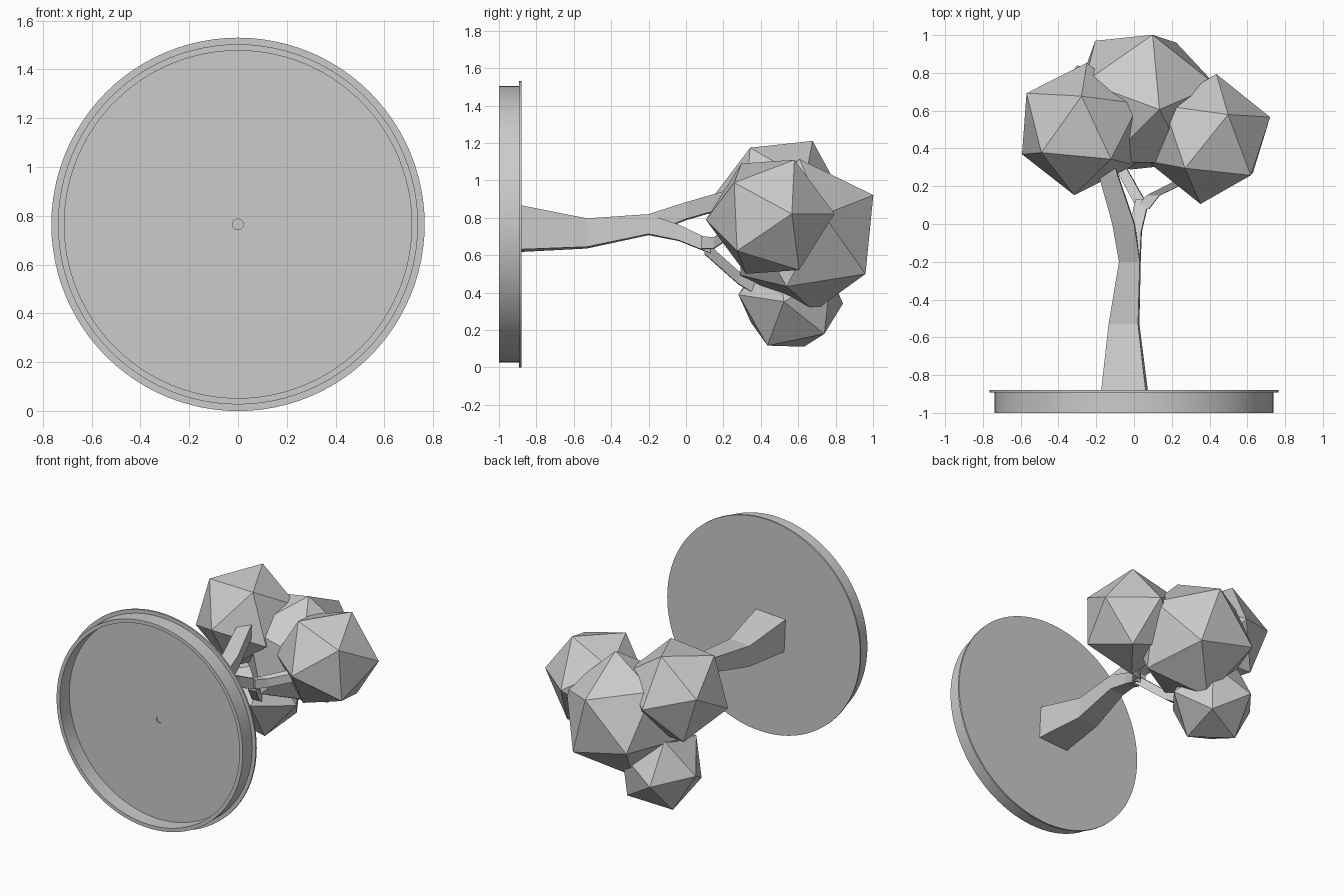
import bpy, bmesh, math
from mathutils import Vector, Matrix

if "Cube" in bpy.data.objects:
    bpy.data.objects.remove(bpy.data.objects["Cube"], do_unlink=True)

grey = bpy.data.materials.new("plain grey")
grey.use_nodes = True
grey.diffuse_color = (0.6, 0.6, 0.6, 1)
grey.node_tree.nodes["Principled BSDF"].inputs["Base Color"].default_value = (0.6, 0.6, 0.6, 1)


def finish(name, bm):
    """Turn a bmesh into a named object with outward normals."""
    bmesh.ops.recalc_face_normals(bm, faces=bm.faces[:])
    mesh = bpy.data.meshes.new(name)
    bm.to_mesh(mesh)
    bm.free()
    mesh.materials.append(grey)
    obj = bpy.data.objects.new(name, mesh)
    bpy.context.collection.objects.link(obj)
    return obj


def frame(a, b):
    """Orthonormal axes with the first along a and the second towards b."""
    x = Vector(a).normalized()
    y = (Vector(b) - x * x.dot(Vector(b))).normalized()
    return Matrix((x, y, x.cross(y))).transposed()


def foliage(name, centre, radius, corner, neighbour):
    """Icosahedron turned so two adjacent corners point in given directions."""
    bm = bmesh.new()
    bmesh.ops.create_icosphere(bm, subdivisions=1, radius=radius)
    bm.verts.ensure_lookup_table()
    first = bm.verts[0]
    second = first.link_edges[0].other_vert(first)
    turn = frame(corner, neighbour) @ frame(first.co, second.co).transposed()
    bm.transform(Matrix.Translation(centre) @ turn.to_4x4())
    finish(name, bm)


def limb(name, sections):
    """Four-sided limb through sections (x, y, z, half width, half height)."""
    bm = bmesh.new()
    rings = []
    for x, y, z, w, h in sections:
        # slight twist of the square section
        rings.append([bm.verts.new((x + sx * w - sz * h * 0.05, y, z + sz * h + sx * w * 0.06))
                      for sx, sz in ((-1, -1), (1, -1), (1, 1), (-1, 1))])
    for low, high in zip(rings, rings[1:]):
        for i in range(4):
            j = (i + 1) % 4
            bm.faces.new((low[i], low[j], high[j], high[i]))
    bm.faces.new(rings[0])
    bm.faces.new(rings[-1])
    finish(name, bm)


# Hollow round base with a thin flange and a small centre hole
AXIS_Z = 0.765
profile = [(0, -0.88), (0.765, -0.88), (0.765, -0.892), (0.738, -0.892), (0.738, -1),
           (0.712, -1), (0.712, -0.892), (0.022, -0.892), (0.022, -0.883), (0, -0.883)]
bm = bmesh.new()
verts = [bm.verts.new((r, y, AXIS_Z)) for r, y in profile]
edges = [bm.edges.new(pair) for pair in zip(verts, verts[1:])]
bmesh.ops.spin(bm, geom=verts + edges, cent=(0, 0, AXIS_Z), axis=(0, 1, 0),
               angle=math.tau, steps=96)
bmesh.ops.remove_doubles(bm, verts=bm.verts[:], dist=0.0005)
base = finish("round_base", bm)
bpy.ops.object.select_all(action='DESELECT')
base.select_set(True)
bpy.context.view_layer.objects.active = base
bpy.ops.object.shade_smooth_by_angle(angle=math.radians(30))

# Trunk and branches
fork = (-0.022, -0.2, 0.763, 0.055, 0.053)
limb("trunk", [(-0.05, -0.885, 0.742, 0.118, 0.118),
               (-0.053, -0.53, 0.716, 0.078, 0.076), fork])
limb("left_branch", [fork, (-0.055, 0, 0.835, 0.058, 0.045),
                     (-0.135, 0.26, 0.91, 0.05, 0.045), (-0.17, 0.42, 0.95, 0.04, 0.04)])
limb("lower_branch", [fork, (0.005, -0.04, 0.72, 0.035, 0.042),
                      (0.045, 0.13, 0.645, 0.035, 0.035)])
limb("right_branch", [(0.045, 0.08, 0.665, 0.035, 0.033), (0.1, 0.15, 0.665, 0.035, 0.03),
                      (0.32, 0.26, 0.74, 0.04, 0.03)])
limb("drooping_branch", [(0.04, 0.1, 0.64, 0.032, 0.035), (-0.06, 0.28, 0.48, 0.03, 0.035),
                         (-0.1, 0.38, 0.42, 0.03, 0.035)])

# Foliage clumps
foliage("left_foliage", (-0.283, 0.503, 0.905), 0.352, (0.005, 0.174, 0.306), (-0.286, 0.19, 0.078))
foliage("right_foliage", (0.394, 0.45, 0.805), 0.347, (0.042, 0.344, 0.016), (0.328, 0.116, 0.016))
foliage("crown_foliage", (0.039, 0.645, 0.707), 0.42, (0.059, 0.355, 0.213), (0.096, -0.031, 0.407))
foliage("lower_foliage", (-0.2, 0.56, 0.365), 0.298, (-0.102, 0.283, -0.024), (-0.14, 0.113, -0.23))
